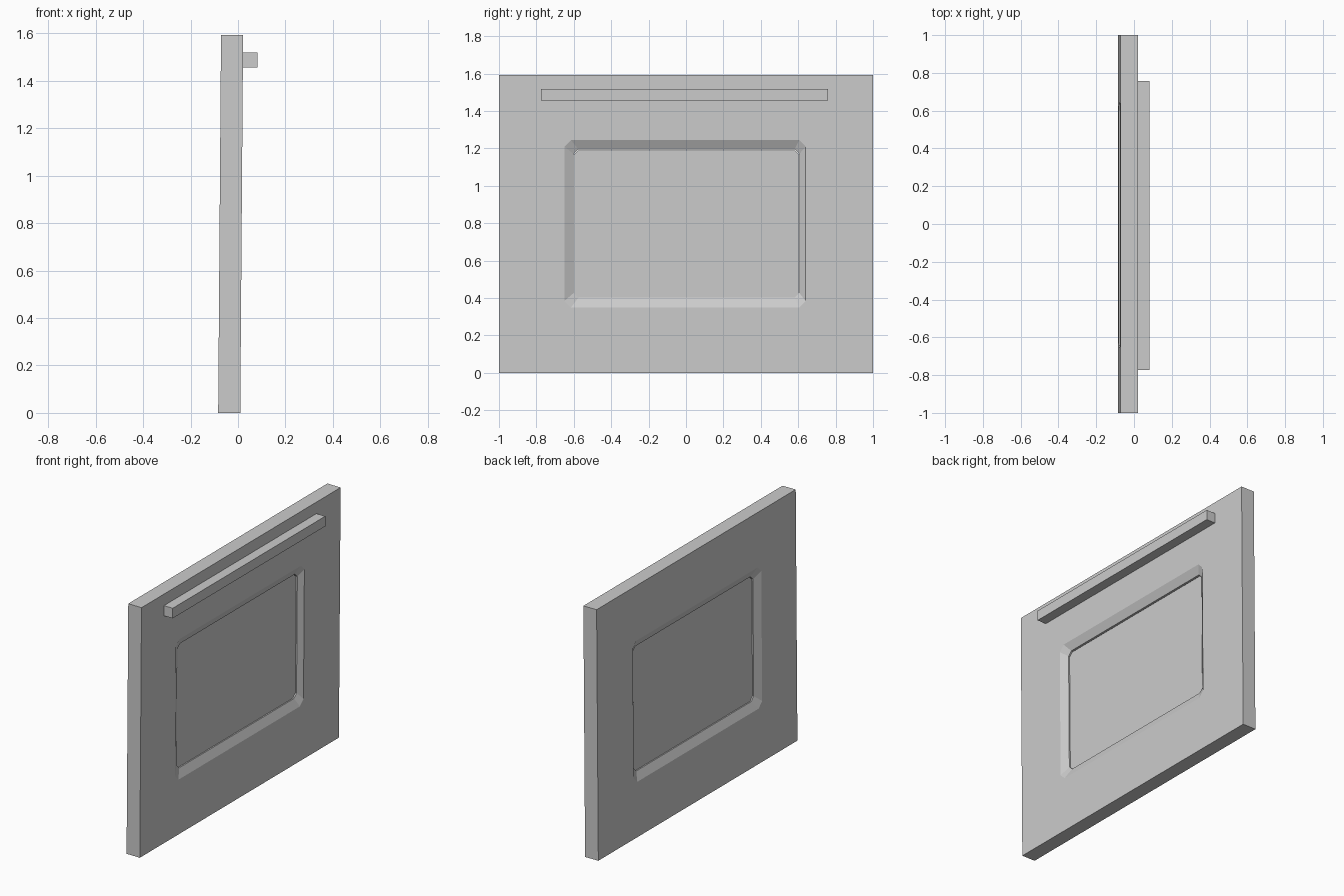
import bpy, bmesh, math

if "Cube" in bpy.data.objects:
    bpy.data.objects.remove(bpy.data.objects["Cube"])

TILT = math.atan(0.0075)      # door leans very slightly
HALF = 0.0465                 # half thickness
TOP = 1.593


def ring(x, y0, y1, z0, z1, c):
    """Chamfered rectangle, eight points, in the plane at depth x."""
    return [(x, y0 + c, z0), (x, y1 - c, z0), (x, y1, z0 + c), (x, y1, z1 - c),
            (x, y1 - c, z1), (x, y0 + c, z1), (x, y0, z1 - c), (x, y0, z0 + c)]


def loft(name, rings, closed):
    bm = bmesh.new()
    loops = [[bm.verts.new(p) for p in r] for r in rings]
    n = len(loops)
    for i in range(n if closed else n - 1):
        a, b = loops[i], loops[(i + 1) % n]
        for k in range(8):
            m = (k + 1) % 8
            bm.faces.new((a[k], a[m], b[m], b[k]))
    if not closed:
        bm.faces.new(loops[0])
        bm.faces.new(loops[-1])
    # collapse the doubled points at square corners
    bmesh.ops.remove_doubles(bm, verts=bm.verts, dist=1e-5)
    bmesh.ops.recalc_face_normals(bm, faces=bm.faces)
    mesh = bpy.data.meshes.new(name)
    bm.to_mesh(mesh)
    bm.free()
    ob = bpy.data.objects.new(name, mesh)
    bpy.context.collection.objects.link(ob)
    return ob


# Door frame: slab with a window opening bevelled on both faces
slab = (-1, 1, 0, TOP, 0)
opening = (-0.65, 0.64, 0.35, 1.245, 0.035)
throat = (-0.60, 0.605, 0.403, 1.195, 0.025)
LIP = 0.022
frame = loft("door_frame", [
    ring(-HALF, *slab), ring(HALF, *slab),
    ring(HALF, *opening), ring(LIP, *throat),
    ring(-LIP, *throat), ring(-HALF, *opening)], True)

# Window pane set inside the opening
pane = loft("window_pane", [
    ring(s * 0.014, -0.60, 0.605, 0.403, 1.19, 0.025) for s in (-1, 1)], False)

for ob in (frame, pane):
    ob.location = (-0.037, 0, 0)
    ob.rotation_euler = (0, TILT, 0)

# Handle bar across the top of the front face
bpy.ops.mesh.primitive_cube_add(size=1, location=(0.052, -0.008, 1.487))
handle = bpy.context.object
handle.name = "handle_bar"
handle.scale = (0.062, 1.532, 0.064)
